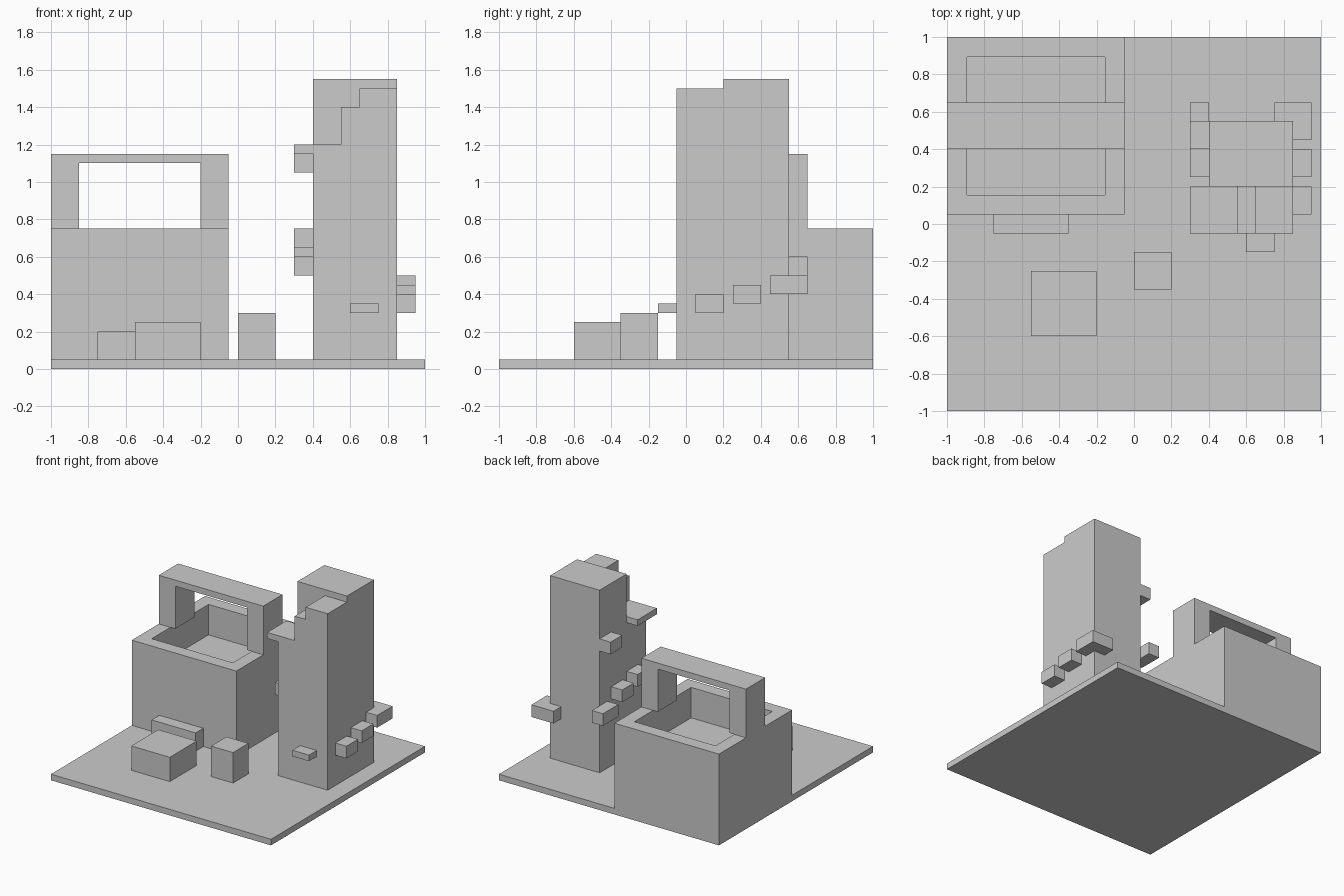
import bpy, bmesh

if "Cube" in bpy.data.objects:
    bpy.data.objects.remove(bpy.data.objects["Cube"])


def finish(bm, name):
    bmesh.ops.recalc_face_normals(bm, faces=bm.faces)
    mesh = bpy.data.meshes.new(name)
    bm.to_mesh(mesh)
    bm.free()
    obj = bpy.data.objects.new(name, mesh)
    bpy.context.collection.objects.link(obj)
    return obj


def box_mesh(x0, x1, y0, y1, z0, z1):
    bm = bmesh.new()
    bmesh.ops.create_cube(bm, size=1)
    bmesh.ops.scale(bm, verts=bm.verts, vec=(x1 - x0, y1 - y0, z1 - z0))
    bmesh.ops.translate(bm, verts=bm.verts,
                        vec=((x0 + x1) / 2, (y0 + y1) / 2, (z0 + z1) / 2))
    return bm


def box(name, *bounds):
    return finish(box_mesh(*bounds), name)


def extrude_profile(name, points, y0, y1):
    """Extrude an xz outline along y."""
    bm = bmesh.new()
    face = bm.faces.new([bm.verts.new((x, y0, z)) for x, z in points])
    res = bmesh.ops.extrude_face_region(bm, geom=[face])
    new = [v for v in res["geom"] if isinstance(v, bmesh.types.BMVert)]
    bmesh.ops.translate(bm, verts=new, vec=(0, y1 - y0, 0))
    return finish(bm, name)


# Ground slab
box("base", -1, 1, -1, 1, 0, 0.05)

# Large block with a basin sunk into its top
bm = box_mesh(-1, -0.05, 0.05, 1, 0.05, 0.75)
bm.normal_update()
top = max(bm.faces, key=lambda f: f.calc_center_median().z)
bmesh.ops.inset_region(bm, faces=[top], thickness=0.15)
res = bmesh.ops.extrude_face_region(bm, geom=[top])
floor = [v for v in res["geom"] if isinstance(v, bmesh.types.BMVert)]
bmesh.ops.translate(bm, verts=floor, vec=(0, 0, -0.25))
bmesh.ops.delete(bm, geom=[f for f in [top] if f.is_valid], context="FACES")
finish(bm, "basin_block")

# Arch spanning the basin
extrude_profile("arch", [(-1, 0.75), (-0.85, 0.75), (-0.85, 1.1), (-0.2, 1.1),
                         (-0.2, 0.75), (-0.05, 0.75), (-0.05, 1.15), (-1, 1.15)],
                0.4, 0.65)

# Low blocks on the ground
box("front_step", -0.75, -0.35, -0.05, 0.05, 0.05, 0.2)
box("wide_block", -0.55, -0.2, -0.6, -0.25, 0.05, 0.25)
box("small_block", 0, 0.2, -0.35, -0.15, 0.05, 0.3)

# Tower: full-height back, stepped top at the front with a side ledge
box("tower_back", 0.4, 0.85, 0.2, 0.55, 0.05, 1.55)
extrude_profile("tower_front", [(0.4, 0.05), (0.85, 0.05), (0.85, 1.5), (0.65, 1.5),
                                (0.65, 1.4), (0.55, 1.4), (0.55, 1.2), (0.3, 1.2),
                                (0.3, 1.15), (0.4, 1.15)], -0.05, 0.2)

# Footholds climbing around the tower
box("front_foothold", 0.6, 0.75, -0.15, -0.05, 0.3, 0.35)
for i in range(2):
    y, z = 0.05 + 0.2 * i, 0.05 * i
    box(f"right_foothold_{i + 1}", 0.85, 0.95, y, y + 0.15, 0.3 + z, 0.4 + z)
    box(f"left_foothold_{i + 1}", 0.3, 0.4, y, y + 0.15, 0.65 - z, 0.75 - z)
extrude_y = 0.45
box("back_corner_foothold", 0.75, 0.95, extrude_y, 0.65, 0.4, 0.5)
box("left_corner_foothold", 0.3, 0.4, extrude_y, 0.65, 0.5, 0.6)
box("high_foothold", 0.3, 0.4, 0.4, 0.55, 1.05, 1.15)
